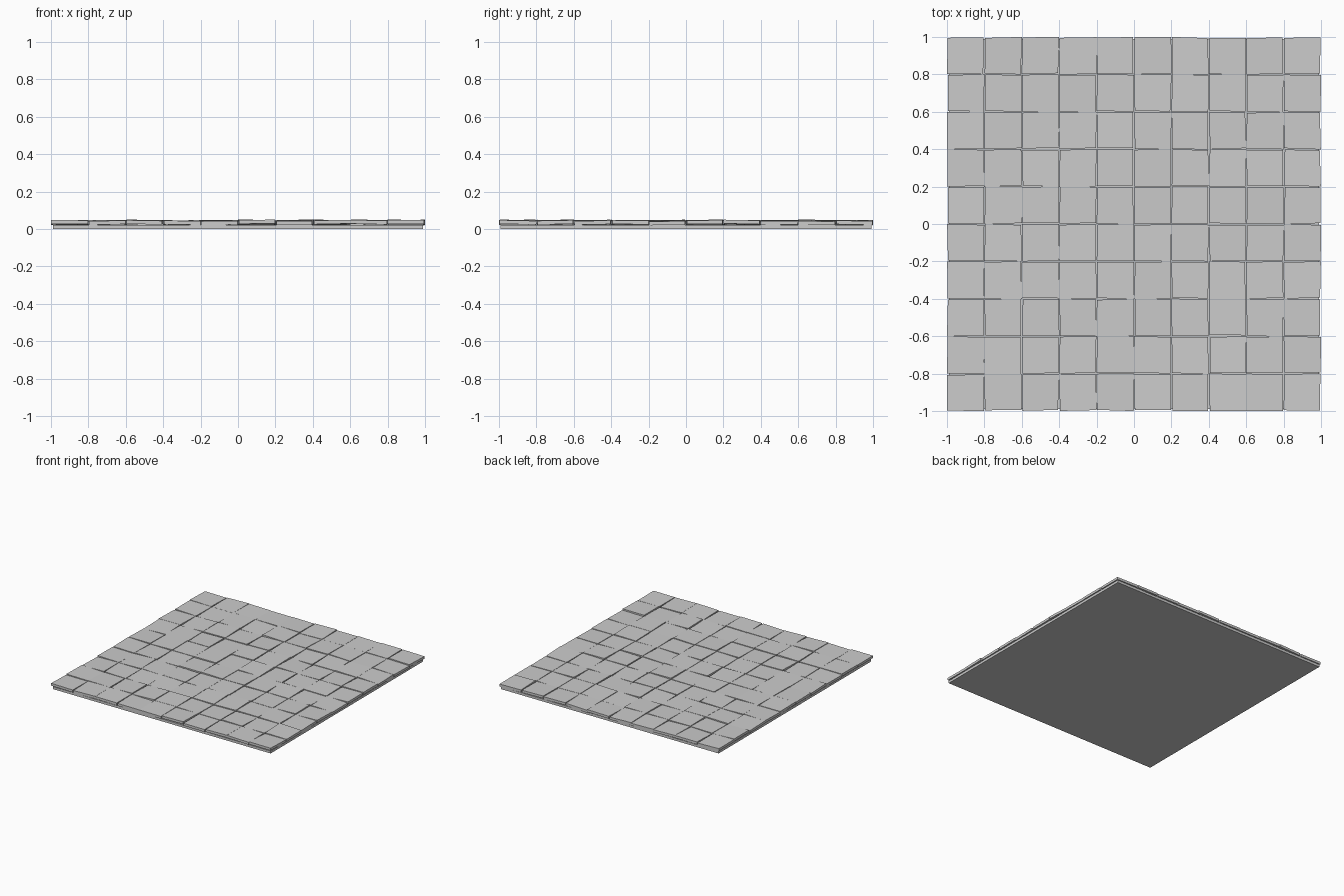
import bpy, bmesh, random
from mathutils import Vector

if "Cube" in bpy.data.objects:
    bpy.data.objects.remove(bpy.data.objects["Cube"])

random.seed(7)
N, S = 10, 0.2          # tiles per side, tile pitch


def finish(bm, name):
    bmesh.ops.recalc_face_normals(bm, faces=bm.faces)
    me = bpy.data.meshes.new(name)
    bm.to_mesh(me)
    bm.free()
    ob = bpy.data.objects.new(name, me)
    bpy.context.collection.objects.link(ob)
    return ob


def add_box(bm, centre, size):
    vs = bmesh.ops.create_cube(bm, size=1)['verts']
    for v in vs:
        v.co = Vector(centre) + Vector([c * s for c, s in zip(v.co, size)])
    return vs


# mortar bed under the tiles
bm = bmesh.new()
add_box(bm, (0, 0, 0.01), (1.98, 1.98, 0.02))
finish(bm, "mortar_bed")

# uneven stone tiles: slightly shifted corners and tilted slabs
bm = bmesh.new()
for i in range(N):
    for j in range(N):
        cx, cy = (i - (N - 1) / 2) * S, (j - (N - 1) / 2) * S
        vs = add_box(bm, (cx, cy, 0.034), (S - 0.005, S - 0.005, 0.02))
        tx, ty = random.uniform(-0.025, 0.025), random.uniform(-0.025, 0.025)
        lift = random.uniform(-0.002, 0.003)
        shift = {}
        for v in vs:
            key = (v.co.x > cx, v.co.y > cy)
            if key not in shift:
                shift[key] = (random.uniform(-0.004, 0.004),
                              random.uniform(-0.004, 0.004))
            dx, dy = v.co.x - cx, v.co.y - cy
            v.co.z += lift + tx * dx + ty * dy
            v.co.x = max(-1, min(1, v.co.x + shift[key][0]))
            v.co.y = max(-1, min(1, v.co.y + shift[key][1]))
finish(bm, "floor_tiles")
